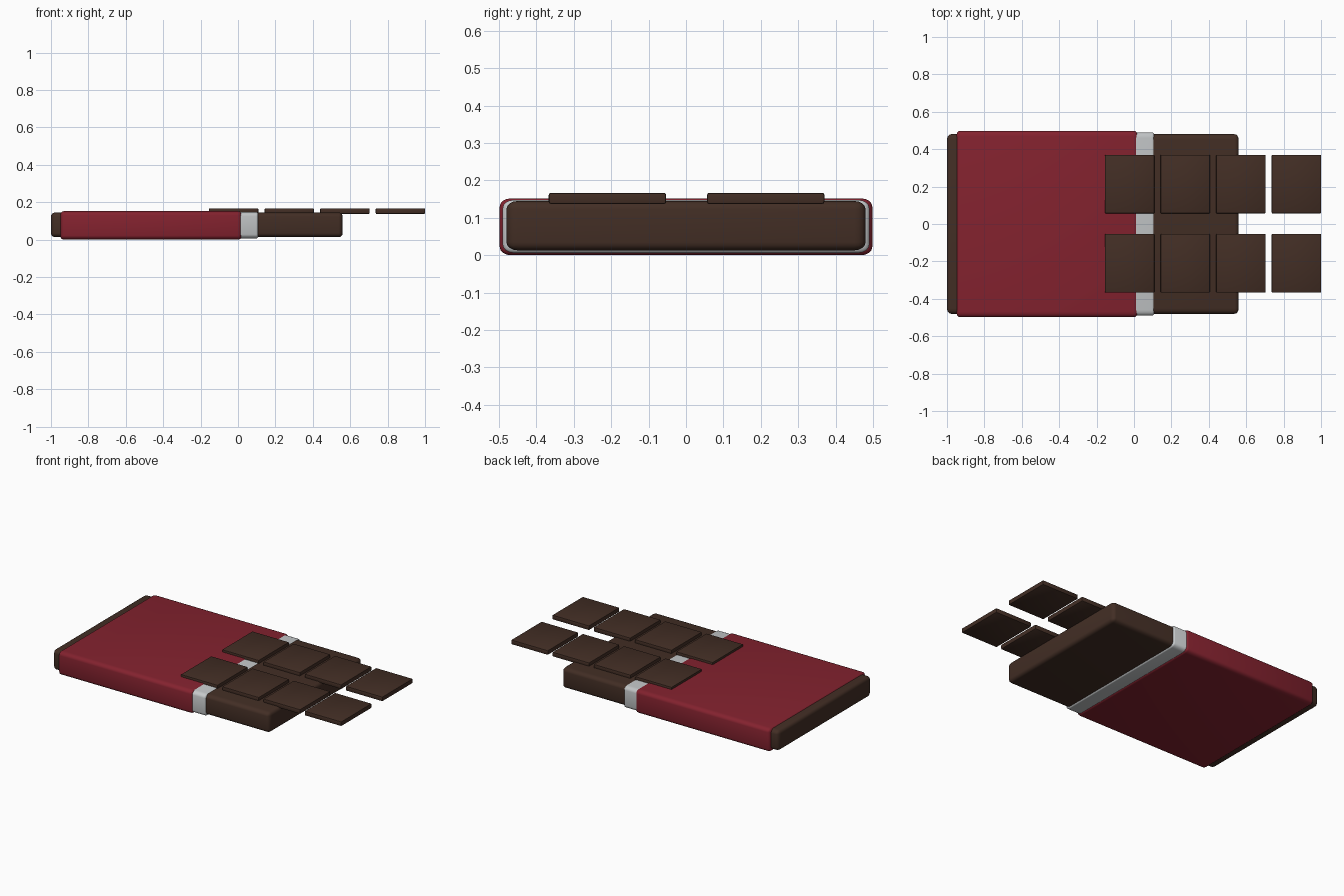
import bpy, bmesh

if "Cube" in bpy.data.objects:
    bpy.data.objects.remove(bpy.data.objects["Cube"])


def material(name, rgb):
    m = bpy.data.materials.new(name)
    m.diffuse_color = (*rgb, 1)
    m.use_nodes = True
    m.node_tree.nodes["Principled BSDF"].inputs["Base Color"].default_value = m.diffuse_color
    return m


chocolate = material("dark chocolate", (0.055, 0.027, 0.018))
red = material("red paper", (0.23, 0.016, 0.028))
silver = material("silver foil", (0.56, 0.58, 0.59))


def rounded_box(name, lo, hi, radius, mat, segments=4):
    """Box between two corners; radius gives the edge rounding along x, y, z."""
    bm = bmesh.new()
    bmesh.ops.create_cube(bm, size=1)
    size = [h - l for l, h in zip(lo, hi)]
    # Bevel in a space where the rounding is 1 on every axis, then scale back
    bmesh.ops.scale(bm, vec=[s / r for s, r in zip(size, radius)], verts=bm.verts)
    bmesh.ops.bevel(bm, geom=bm.edges[:], offset=1, segments=segments,
                    profile=0.5, affect='EDGES')
    bmesh.ops.scale(bm, vec=radius, verts=bm.verts)
    mesh = bpy.data.meshes.new(name)
    bm.to_mesh(mesh)
    bm.free()
    mesh.materials.append(mat)
    ob = bpy.data.objects.new(name, mesh)
    ob.location = [(l + h) / 2 for l, h in zip(lo, hi)]
    bpy.context.collection.objects.link(ob)
    for o in bpy.context.selected_objects:
        o.select_set(False)
    ob.select_set(True)
    bpy.context.view_layer.objects.active = ob
    bpy.ops.object.shade_smooth_by_angle(angle=0.6)
    return ob


# Chocolate slab with foil collar and paper sleeve around it
rounded_box("chocolate_bar", (-1, -0.48, 0.013), (0.56, 0.48, 0.145),
            (0.022, 0.03, 0.022), chocolate)
rounded_box("foil_band", (-0.86, -0.49, 0.006), (0.11, 0.49, 0.148),
            (0.012, 0.03, 0.022), silver)
rounded_box("paper_wrapper", (-0.95, -0.498, 0), (0.02, 0.498, 0.152),
            (0.018, 0.03, 0.022), red)

# Two rows of four thin squares on top
for row, y in (("front", -0.21), ("back", 0.213)):
    for i in range(4):
        x = -0.155 + i * 0.297
        rounded_box(f"{row}_square_{i + 1}", (x, y - 0.157, 0.137),
                    (x + 0.264, y + 0.157, 0.167), (0.004, 0.006, 0.006),
                    chocolate, 2)
